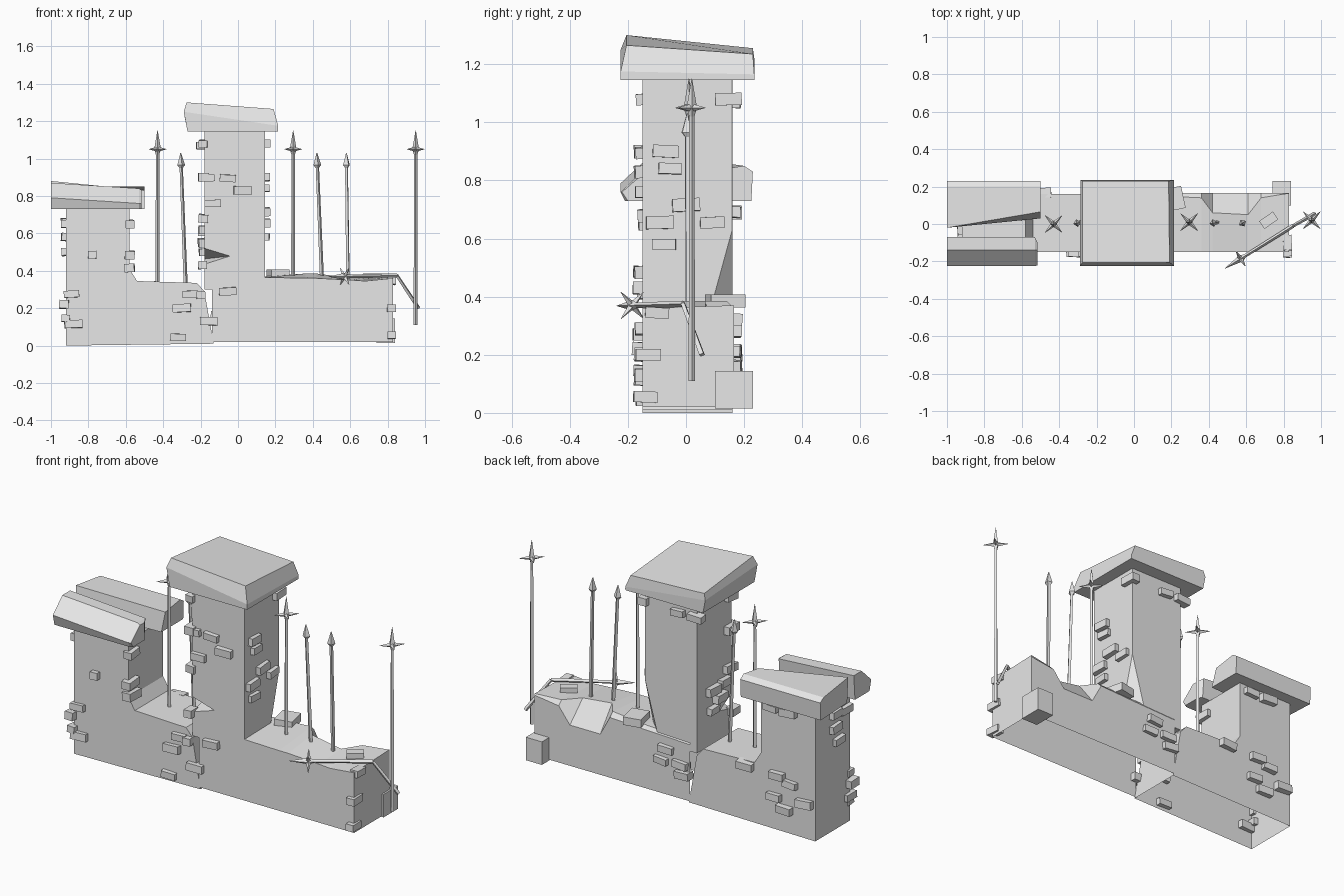
import bpy
import bmesh
import random
from math import radians
from mathutils import Vector, Matrix, Euler

random.seed(4)
default_cube = bpy.data.objects.get("Cube")
if default_cube:
    bpy.data.objects.remove(default_cube, do_unlink=True)

# One plain stone colour for everything
stone = bpy.data.materials.new("stone_grey")
stone.use_nodes = True
colour = (0.8, 0.8, 0.8, 1)
stone.diffuse_color = colour
stone.node_tree.nodes["Principled BSDF"].inputs["Base Color"].default_value = colour


def finish(bm, name):
    """Clean the mesh and make it a flat shaded object."""
    bmesh.ops.remove_doubles(bm, verts=bm.verts, dist=0.0005)
    bmesh.ops.recalc_face_normals(bm, faces=bm.faces)
    mesh = bpy.data.meshes.new(name)
    bm.to_mesh(mesh)
    bm.free()
    mesh.materials.append(stone)
    obj = bpy.data.objects.new(name, mesh)
    bpy.context.collection.objects.link(obj)
    return obj


def add_loft(bm, rings, closed=True, start_cap=True, end_cap=True):
    """Skin a series of equal rings; an open ring leaves its last side empty."""
    loops = [[bm.verts.new(p) for p in ring] for ring in rings]
    count = len(loops[0])
    for a, b in zip(loops, loops[1:]):
        for i in range(count if closed else count - 1):
            j = (i + 1) % count
            bm.faces.new((a[i], a[j], b[j], b[i]))
    if start_cap:
        bm.faces.new(loops[0])
    if end_cap:
        bm.faces.new(loops[-1])


def loft(name, rings, **options):
    bm = bmesh.new()
    add_loft(bm, rings, **options)
    return finish(bm, name)


def rect(x0, x1, y0, y1, z):
    return [(x0, y0, z), (x1, y0, z), (x1, y1, z), (x0, y1, z)]


# Left wall with its pillar, hollow and open underneath
profile = [(-.92, 0), (-.92, .73), (-.58, .73), (-.58, .41), (-.54, .345),
           (-.22, .335), (-.18, .29), (-.13, .01)]
loft("left_wall", [[(x, y, z) for x, z in profile] for y in (-.15, .16)], closed=False)

# Right wall: sections along x, with a broken rear top edge
# x, front top z, rear top y, rear top z, rear break z
sections = [(-.14, .36, .15, .36, .34), (.145, .365, .15, .37, .35),
            (.36, .36, .14, .385, .36), (.42, .36, .06, .385, .25),
            (.61, .35, .05, .36, .25), (.68, .345, .14, .365, .34),
            (.83, .36, .165, .37, .36)]
loft("right_wall", [[(x, -.15, .02), (x, -.15, front), (x, top_y, top_z),
                     (x, .165, low), (x, .165, .02)]
                    for x, front, top_y, top_z, low in sections],
     closed=False, start_cap=False)

# Tower with its rear right corner worn away near the wall
tower_rings = []
for z, cut in ((.3, .09), (.36, .075), (.63, .001), (1.15, .001)):
    tower_rings.append([(-.18, -.15, z), (.145, -.15, z), (.145, .16 - cut, z),
                        (.145 - cut, .16, z), (-.18, .16, z)])
tower = loft("tower", tower_rings)

# Chip cut out of the front left tower corner
bm = bmesh.new()
corners = [bm.verts.new(p) for p in
           ((-.21, -.17, .54), (-.21, -.17, .42), (-.03, -.16, .48), (-.21, -.02, .46))]
for i in range(4):
    bm.faces.new(corners[:i] + corners[i + 1:])
cutter = finish(bm, "chip_cutter")
cutter.hide_render = True
chip = tower.modifiers.new("chip", "BOOLEAN")
chip.operation = "DIFFERENCE"
chip.solver = "EXACT"
chip.object = cutter
bpy.context.view_layer.objects.active = tower
bpy.ops.object.modifier_apply(modifier="chip")
bpy.data.objects.remove(cutter, do_unlink=True)

# Tower roof slab: underside, rim and tilted top
loft("tower_roof", [
    rect(-.27, .215, -.225, .235, 1.145),
    [(-.29, -.225, 1.25), (.215, -.225, 1.175), (.215, .235, 1.165), (-.285, .235, 1.22)],
    [(-.275, -.205, 1.3), (.19, -.205, 1.265), (.185, .23, 1.235), (-.275, .23, 1.255)]])


# Split pillar roof: one section per end of each half
def roof_end(x, drop, points):
    return [(x, y, z - drop) for y, z in points]


loft("pillar_roof_rear", [
    roof_end(-1, 0, [(-.01, .74), (.225, .73), (.23, .83), (.2, .85), (-.02, .88)]),
    roof_end(-.5, .04, [(.03, .77), (.225, .77), (.23, .87), (.2, .89), (.065, .87)])])
front_end = [(-.08, .73), (-.21, .73), (-.225, .79), (-.14, .87), (-.07, .87)]
loft("pillar_roof_front", [
    roof_end(-1, 0, front_end),
    roof_end(-.53, .03, [(y, max(z, .76)) for y, z in front_end[:2]] + front_end[2:]),
    [(-.515, y, z) for y, z in ((-.1, .73), (-.2, .73), (-.22, .76), (-.14, .83), (-.1, .83))]])


# Spears and star-topped poles
def add_spike(bm, base, tip, width):
    """Four sided rod from base to tip; width gives both end radii."""
    base, tip = Vector(base), Vector(tip)
    turn = (tip - base).to_track_quat("Z", "Y")
    rings = []
    for centre, radius in zip((base, tip), width):
        rings.append([centre + turn @ Vector((radius * a, radius * b, 0))
                      for a, b in ((1, 0), (0, 1), (-1, 0), (0, -1))])
    add_loft(bm, rings)


def pole(name, points, star):
    bm = bmesh.new()
    points = [Vector(p) for p in points]
    for a, b in zip(points, points[1:]):
        add_spike(bm, a, b, (.011, .009))
    end = points[-1]
    aim = (end - points[-2]).normalized()
    turn = aim.to_track_quat("Z", "Y")
    if star:
        add_spike(bm, end, end + aim * .1, (.018, .001))
        add_spike(bm, end, end - aim * .03, (.018, .009))
        for a, b in ((1, 1), (1, -1), (-1, 1), (-1, -1)):
            add_spike(bm, end, end + turn @ Vector((a, b, 0)) * .046, (.014, .001))
    else:
        add_spike(bm, end, end + aim * .065, (.021, .002))
        add_spike(bm, end, end - aim * .015, (.021, .009))
    finish(bm, name)


for label, x, y, foot in (("left", -.43, 0, .33), ("middle", .295, .01, .35),
                          ("right", .95, .02, .11)):
    pole(label + "_star_pole", [(x, y, foot), (x, y, 1.05)], True)
for label, foot_x, top_x in (("left", -.28, -.304), ("middle", .45, .424), ("right", .588, .58)):
    pole(label + "_spear", [(foot_x, .01, .33), (top_x, .005, .965)], False)
pole("fallen_star_pole", [(.965, .055, .2), (.85, -.01, .375), (.57, -.185, .37)], True)


# Loose bricks standing proud of the walls
def bricks(name, places, place, size):
    bm = bmesh.new()
    for u, z in places:
        tilt = Euler([radians(random.uniform(-4, 4)) for _ in range(3)]).to_matrix().to_4x4()
        scale = Vector(size) * random.uniform(.88, 1.1)
        bmesh.ops.create_cube(bm, size=1, matrix=Matrix.Translation(place(u, z)) @ tilt
                              @ Matrix.Diagonal((*scale, 1)))
    finish(bm, name)


along_x, along_y, corner = (.09, .05, .04), (.05, .09, .042), (.05, .07, .045)

bricks("front_bricks",
       [(-.89, .275), (-.88, .115), (-.255, .275), (-.3, .2), (-.32, .045), (-.155, .13),
        (-.055, .29), (-.165, .895), (-.055, .895), (.025, .83), (-.135, .76)],
       lambda x, z: (x, -.15, z), along_x)
bricks("small_front_bricks", [(-.78, .485), (-.93, .22), (-.2, .27), (-.19, .43)],
       lambda x, z: (x, -.15, z), corner)
bricks("rear_bricks",
       [(-.69, .315), (-.77, .285), (-.67, .19), (-.735, .135), (-.86, .2), (-.49, .32),
        (-.76, .69), (-.65, .69), (-.07, 1.07), (-.18, 1.07), (.005, .28), (.035, .21),
        (-.085, .215), (-.1, .16)],
       lambda x, z: (x, .165, z), along_x)
bricks("pillar_left_bricks",
       [(-.01, .66), (-.1, .65), (-.01, .58), (-.04, .5), (-.14, .145)],
       lambda y, z: (-.92, y, z), along_y)
bricks("pillar_right_bricks", [(-.12, .65), (-.13, .485), (-.12, .415)],
       lambda y, z: (-.58, y, z), along_y)
bricks("tower_left_bricks",
       [(-.12, .68), (-.07, .62), (.03, .61), (-.03, .55), (.03, .5), (-.13, 1.08), (-.13, .9)],
       lambda y, z: (-.185, y, z), along_y)
bricks("tower_right_bricks",
       [(-.055, .84), (0, .715), (.09, .655), (-.09, .655), (-.075, .58), (.145, 1.08), (-.07, .9)],
       lambda y, z: (.145, y, z), along_y)
bricks("wall_end_bricks", [(-.1, .345), (-.13, .2), (-.14, .055)],
       lambda y, z: (.82, y, z), along_y)

# Rubble resting on and beside the right wall
for name, centre, size, spin in (
        ("corner_block", (.79, .165, .08), (.1, .13, .13), 0),
        ("top_block", (.215, .135, .385), (.1, .12, .045), 12),
        ("loose_brick", (.72, .02, .37), (.09, .05, .03), 35)):
    bm = bmesh.new()
    bmesh.ops.create_cube(bm, size=1, matrix=Matrix.Translation(centre)
                          @ Matrix.Rotation(radians(spin), 4, "Z") @ Matrix.Diagonal((*size, 1)))
    finish(bm, name)
